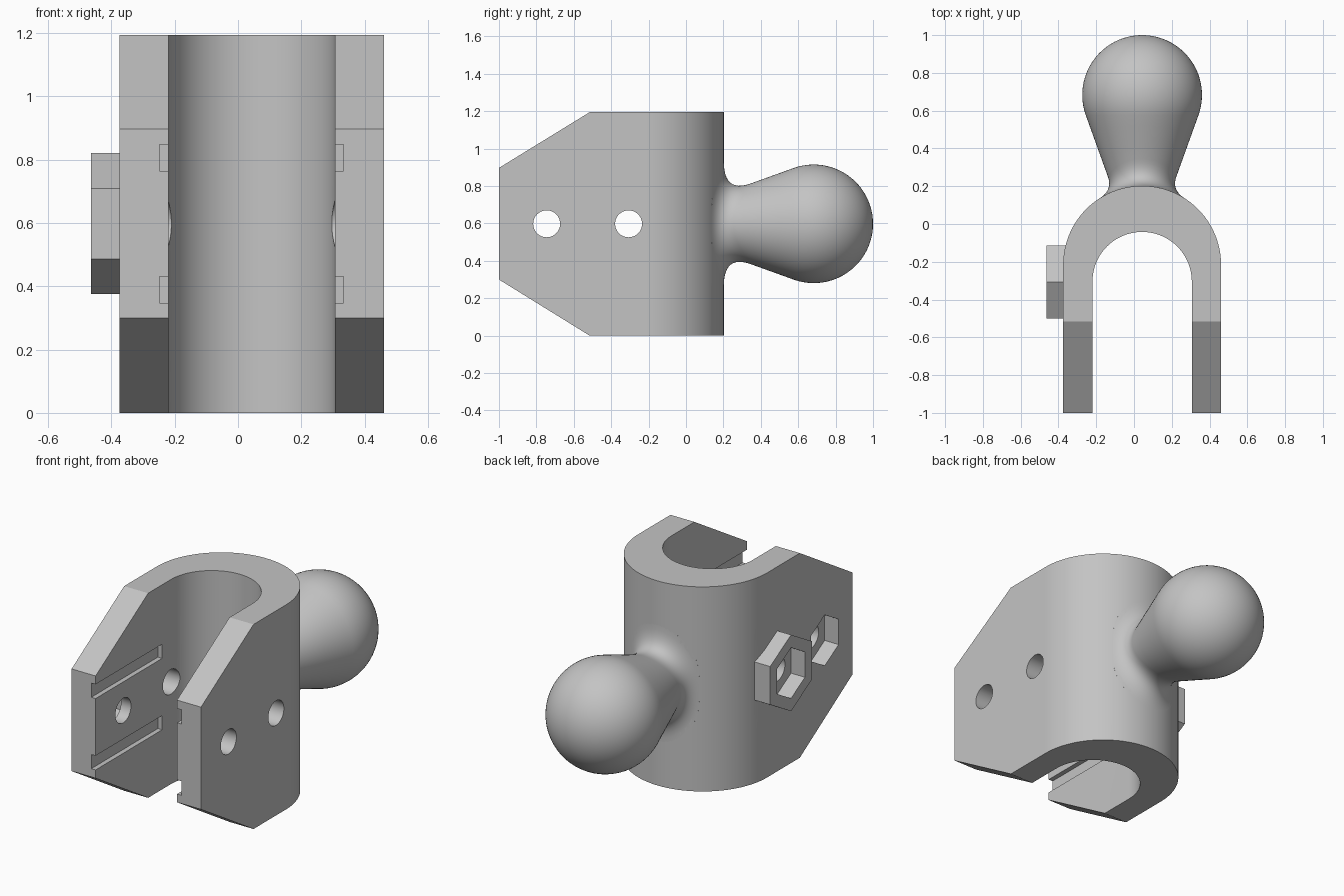
import bpy, bmesh
from math import sin, cos, pi, radians, sqrt

cube = bpy.data.objects.get("Cube")
if cube:
    bpy.data.objects.remove(cube, do_unlink=True)

grey = bpy.data.materials.new("plain grey")
grey.use_nodes = True
grey.diffuse_color = (0.55, 0.55, 0.55, 1)
grey.node_tree.nodes["Principled BSDF"].inputs["Base Color"].default_value = (0.55, 0.55, 0.55, 1)

CX, MID, TOP = 0.043, 0.598, 1.195      # middle of the clamp, height of holes, full height
R_OUT, Y_OUT = 0.418, -0.216            # outer bend
R_IN, Y_IN = 0.263, -0.305              # inner bend
HOLES = (-0.745, -0.307)


def finish(name, bm):
    bmesh.ops.recalc_face_normals(bm, faces=bm.faces[:])
    mesh = bpy.data.meshes.new(name)
    bm.to_mesh(mesh)
    bm.free()
    mesh.materials.append(grey)
    obj = bpy.data.objects.new(name, mesh)
    bpy.context.collection.objects.link(obj)
    return obj


def prism(name, outline, axis, lo, hi):
    """Extrude a 2D outline along x (outline in y, z) or z (outline in x, y)."""
    bm = bmesh.new()
    place = (lambda p, h: (h, *p)) if axis == "x" else (lambda p, h: (*p, h))
    face = bm.faces.new([bm.verts.new(place(p, lo)) for p in outline])
    new = bmesh.ops.extrude_face_region(bm, geom=[face])["geom"]
    shift = (hi - lo, 0, 0) if axis == "x" else (0, 0, hi - lo)
    bmesh.ops.translate(bm, vec=shift, verts=[v for v in new if isinstance(v, bmesh.types.BMVert)])
    return finish(name, bm)


def ngon(y, z, radius, n):
    return [(y + radius * sin(2 * pi * i / n), z + radius * cos(2 * pi * i / n)) for i in range(n)]


def arc(radius, y, start, end, n=48):
    steps = [start + (end - start) * i / n for i in range(n + 1)]
    return [(CX + radius * cos(a), y + radius * sin(a)) for a in steps]


def combine(obj, tool, operation):
    mod = obj.modifiers.new("combine", "BOOLEAN")
    mod.operation, mod.object, mod.solver = operation, tool, "EXACT"
    bpy.context.view_layer.objects.active = obj
    bpy.ops.object.modifier_apply(modifier=mod.name)
    bpy.data.objects.remove(tool, do_unlink=True)


def smooth(obj, angle):
    bpy.ops.object.select_all(action="DESELECT")
    obj.select_set(True)
    bpy.context.view_layer.objects.active = obj
    bpy.ops.object.shade_smooth_by_angle(angle=radians(angle))


# U-shaped clamp body, trimmed by its side silhouette
outline = [(CX + R_OUT, -1)] + arc(R_OUT, Y_OUT, 0, pi) + [(CX - R_OUT, -1), (CX - R_IN, -1)]
outline += arc(R_IN, Y_IN, pi, 0) + [(CX + R_IN, -1)]
body = prism("clamp_body", outline, "z", 0, TOP)
side = [(-1, 0.3), (-0.515, 0), (0.5, 0), (0.5, TOP), (-0.515, TOP), (-1, 0.897)]
combine(body, prism("side_trim", side, "x", -1, 1), "INTERSECT")

# Hexagonal nut boss on the right arm
boss = prism("nut_boss", ngon(HOLES[1], MID, 0.223, 6), "x", -0.464, -0.3)
combine(body, boss, "UNION")

# Bolt holes through both arms, with nut pockets on the right
for y, outside in zip(HOLES, (CX - R_OUT, -0.464)):
    combine(body, prism("bolt_hole", ngon(y, MID, 0.072, 40), "x", -1, 1), "DIFFERENCE")
    combine(body, prism("nut_pocket", ngon(y, MID, 0.148, 6), "x", -0.6, outside + 0.09), "DIFFERENCE")

# Shallow grooves along the inner faces of the arms
for z in (0.348, 0.765):
    slot = [(-1.1, z), (-0.385, z), (-0.385, z + 0.083), (-1.1, z + 0.083)]
    depth = R_IN + 0.028
    combine(body, prism("groove", slot, "x", CX - depth, CX + depth), "DIFFERENCE")
smooth(body, 25)

# Ball with a tapered neck that blends into the bend
SEG, BALL_R, BALL_Y = 72, 0.317, 0.683
TILT = radians(19.8)                    # taper of the neck
Y_TAN, R_TAN = BALL_Y - BALL_R * sin(TILT), BALL_R * cos(TILT)


def taper(y):
    return R_TAN - (Y_TAN - y) * sin(TILT) / cos(TILT)


def neck(a):
    """Radius and y along the neck at one angle around it."""
    s = sin(a) ** 2
    base = 0.34 + (0.225 - 0.34) * s
    y0 = Y_OUT + sqrt(R_OUT ** 2 - (base * sin(a)) ** 2)
    y1, y2 = 0.2 - 0.02 * s, 0.345 - 0.095 * s
    rows = [(base, y0 - 0.03)]
    for i in range(13):
        t = i / 12
        u = 1 - t
        rows.append((u * u * base + 2 * u * t * taper(y1) + t * t * taper(y2),
                     u * u * y0 + 2 * u * t * y1 + t * t * y2))
    for i in range(1, 5):
        y = y2 + (Y_TAN - y2) * i / 4
        rows.append((taper(y), y))
    for i in range(1, 24):
        b = -TILT + (pi / 2 + TILT) * i / 24
        rows.append((BALL_R * cos(b), BALL_Y + BALL_R * sin(b)))
    return rows


bm = bmesh.new()
columns = []
for k in range(SEG):
    a = 2 * pi * k / SEG
    columns.append([bm.verts.new((CX + r * sin(a), y, MID + r * cos(a))) for r, y in neck(a)])
tip = bm.verts.new((CX, BALL_Y + BALL_R, MID))
for k in range(SEG):
    left, right = columns[k - 1], columns[k]
    for i in range(len(left) - 1):
        bm.faces.new((left[i], right[i], right[i + 1], left[i + 1]))
    bm.faces.new((left[-1], right[-1], tip))
bm.faces.new([c[0] for c in columns])
knob = finish("ball_knob", bm)
smooth(knob, 40)
